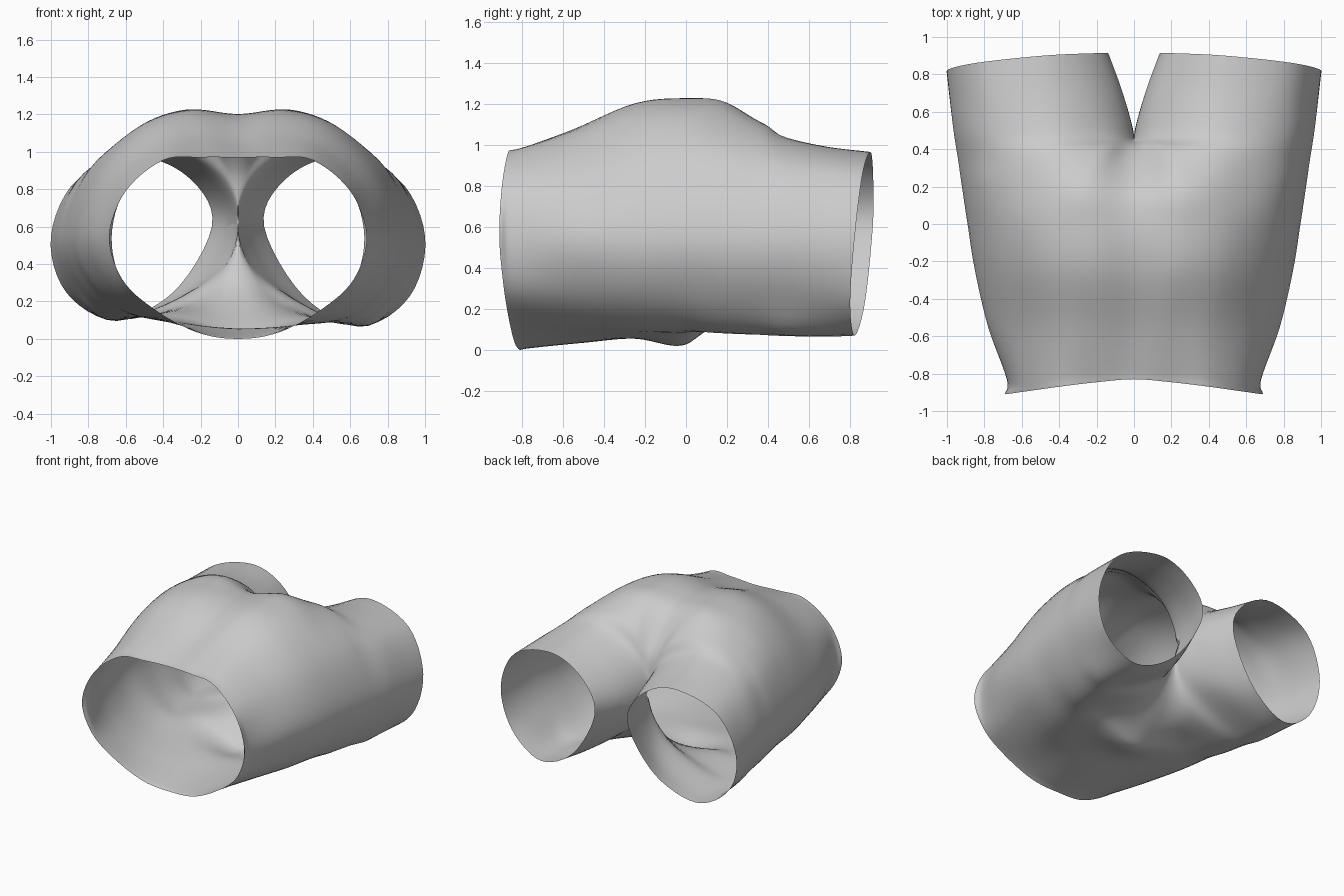
import bpy, bmesh
from mathutils import Vector

if "Cube" in bpy.data.objects:
    bpy.data.objects.remove(bpy.data.objects["Cube"])

# Half cross-sections: (y at top seam, y at outer side, y at bottom seam),
# then x,z points from the top seam, round the outside, to the bottom seam.
BODY = [
    ((-.83, -.91, -.81), [(0, .97), (.2, .97), (.4, .955), (.6, .79), (.69, .55), (.62, .32), (.45, .16), (.22, .035), (0, 0)]),
    ((-.77, -.83, -.75), [(0, .985), (.2, .99), (.41, .965), (.61, .8), (.68, .55), (.63, .31), (.46, .155), (.23, .045), (0, .01)]),
    ((-.55, -.55, -.50), [(0, 1.055), (.2, 1.075), (.43, 1.03), (.66, .835), (.78, .55), (.70, .3), (.51, .135), (.25, .06), (0, .035)]),
    ((-.25, -.25, -.25), [(0, 1.175), (.25, 1.2), (.5, 1.115), (.73, .88), (.85, .55), (.77, .29), (.56, .115), (.28, .07), (0, .055)]),
    ((0, 0, -.04), [(0, 1.2), (.27, 1.225), (.53, 1.135), (.77, .9), (.89, .55), (.8, .28), (.6, .11), (.29, .075), (0, .02)]),
    ((.2, .2, .08), [(0, 1.14), (.26, 1.205), (.52, 1.12), (.79, .91), (.92, .55), (.83, .27), (.62, .09), (.31, .12), (0, .08)]),
    ((.41, .34, .36), [(0, .9), (.18, 1.06), (.49, 1.09), (.8, .9), (.94, .55), (.85, .26), (.63, .075), (.25, .18), (0, .3)]),
]
LEG = [
    ((.48, .5, .48), [(0, .62), (.13, .9), (.46, 1.035), (.82, .89), (.965, .55), (.87, .25), (.64, .068), (.14, .32), (0, .62)]),
    ((.7, .68, .7), [(.06, .6), (.18, .86), (.48, .99), (.83, .88), (.985, .55), (.9, .24), (.65, .065), (.25, .26), (.06, .6)]),
    ((.91, .80, .91), [(.14, .6), (.24, .84), (.5, .965), (.85, .86), (1, .55), (.92, .23), (.66, .07), (.35, .23), (.14, .6)]),
]
TOP_W = [1, .8, .5, .15, 0, 0, 0, 0, 0]
LOW_W = [0, 0, 0, 0, 0, .2, .45, .75, 1]
HEM_W = [1, 1.02, .9, .55, .2, 0, .2, .65, 1]


def spline(pts, before, after, steps):
    """Smooth curve through pts, with a ghost point at each end."""
    p = [before] + pts + [after]
    out = []
    for i in range(1, len(p) - 2):
        a, b, c, d = p[i - 1:i + 3]
        for k in range(steps):
            t = k / steps
            out.append(.5 * (2 * b + (c - a) * t + (2 * a - 5 * b + 4 * c - d) * t * t
                             + (3 * b - a - 3 * c + d) * t ** 3))
    return out + [pts[-1]]


def ring(section, closed):
    (ya, yb, yc), xz = section
    pts = []
    for i, (x, z) in enumerate(xz):
        if section is LEG[-1]:
            y = yb + (ya - yb) * HEM_W[i]
        else:
            y = yb + (ya - yb) * TOP_W[i] + (yc - yb) * LOW_W[i]
        pts.append(Vector((x, y, z)))
    if closed:
        return spline(pts, pts[-2], pts[1], 6)
    flip = Vector((-1, 1, 1))
    return spline(pts, pts[1] * flip, pts[-2] * flip, 6)


rings = [ring(s, False) for s in BODY] + [ring(s, True) for s in LEG]

# Run each column of ring points smoothly from waist to leg hem
columns = []
for col in zip(*rings):
    col = list(col)
    columns.append(spline(col, 2 * col[0] - col[1], 2 * col[-1] - col[-2], 6))


def settle(p, side):
    """Place a point on one side; the left leg lies slightly higher underneath."""
    x, y, z = max(p.x, 0), p.y, p.z
    if side < 0 and z < .55:
        z += .035 * min(1, x / .45) * (1 - z / .55) * max(0, min(1, (y + .6) / .6))
    return side * x, y, z


# Both halves, joined along the centre and inner leg seams
bm = bmesh.new()
for side in (1, -1):
    grid = [[bm.verts.new(settle(p, side)) for p in c] for c in columns]
    for a, b in zip(grid, grid[1:]):
        for j in range(len(a) - 1):
            bm.faces.new((a[j], a[j + 1], b[j + 1], b[j]))
bmesh.ops.remove_doubles(bm, verts=bm.verts, dist=.0005)
bmesh.ops.recalc_face_normals(bm, faces=bm.faces)
mesh = bpy.data.meshes.new("shorts")
bm.to_mesh(mesh)
bm.free()

# Cloth shorts, open at the waist and both legs
shorts = bpy.data.objects.new("shorts", mesh)
bpy.context.collection.objects.link(shorts)
for poly in mesh.polygons:
    poly.use_smooth = True
